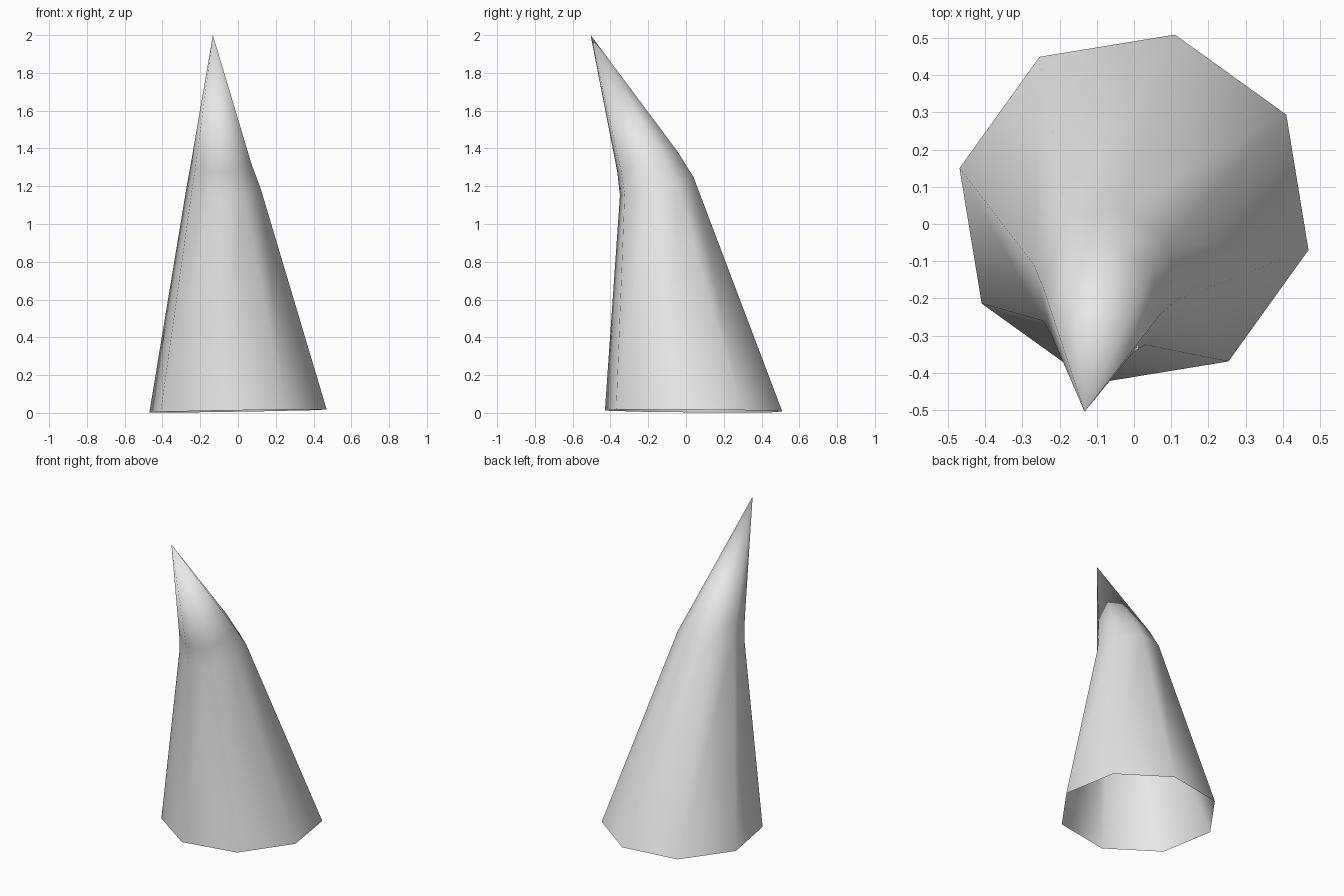
import bpy, bmesh, math
from mathutils import Vector

cube = bpy.data.objects.get("Cube")
if cube:
    bpy.data.objects.remove(cube, do_unlink=True)

SIDES = 8
START = math.radians(76.8)

# Rings from base to bend: centre, radius, slope of the ring along x and y
rings = [
    ((0, 0.04, 0.01), 0.482, 0.016, -0.008),
    ((-0.075, -0.155, 1.2), 0.2, 0, 0.25),
    ((-0.087, -0.205, 1.33), 0.163, 0, 0.35),
]
tip_position = (-0.133, -0.505, 2)

# Plain grey surface
grey = bpy.data.materials.new("light grey")
grey.use_nodes = True
colour = (0.8, 0.8, 0.8, 1)
grey.diffuse_color = colour
grey.node_tree.nodes["Principled BSDF"].inputs["Base Color"].default_value = colour


def add_ring(bm, centre, radius, slope_x, slope_y):
    verts = []
    for i in range(SIDES):
        a = START + math.tau * i / SIDES
        dx, dy = radius * math.cos(a), radius * math.sin(a)
        offset = Vector((dx, dy, slope_x * dx + slope_y * dy))
        verts.append(bm.verts.new(Vector(centre) + offset))
    return verts


# Bent horn, open underneath
bm = bmesh.new()
loops = [add_ring(bm, *r) for r in rings]
tip = bm.verts.new(tip_position)
for i in range(SIDES):
    j = (i + 1) % SIDES
    for low, high in zip(loops, loops[1:]):
        bm.faces.new((low[i], low[j], high[j], high[i]))
    bm.faces.new((loops[-1][i], loops[-1][j], tip))
for face in bm.faces:
    face.smooth = True

mesh = bpy.data.meshes.new("horn")
bm.to_mesh(mesh)
bm.free()
mesh.materials.append(grey)
horn = bpy.data.objects.new("horn", mesh)
bpy.context.collection.objects.link(horn)
